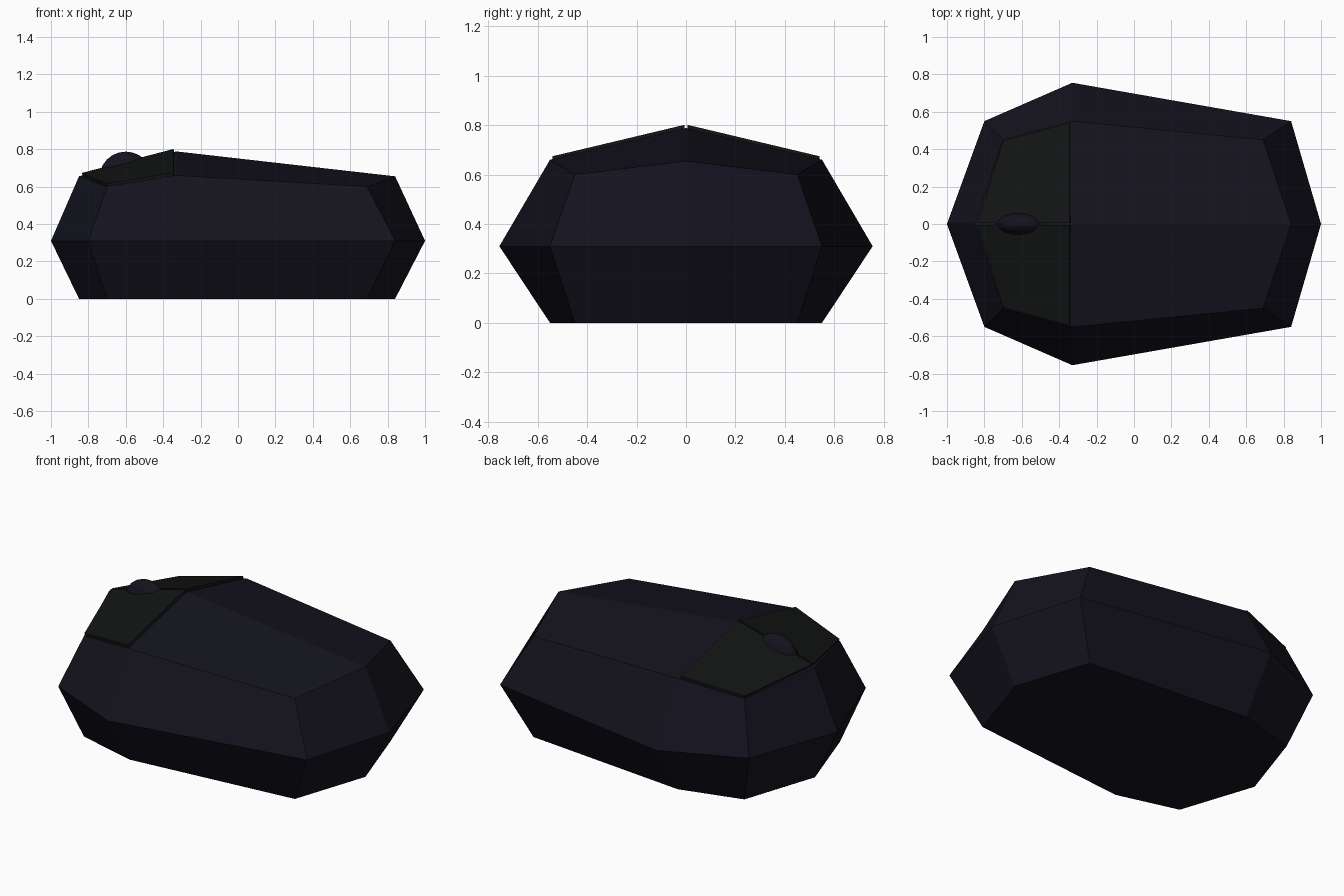
import bpy, bmesh
from mathutils import Vector

if "Cube" in bpy.data.objects:
    bpy.data.objects.remove(bpy.data.objects["Cube"])


def material(name, rgb):
    m = bpy.data.materials.new(name)
    m.diffuse_color = (*rgb, 1)
    m.use_nodes = True
    m.node_tree.nodes["Principled BSDF"].inputs["Base Color"].default_value = m.diffuse_color
    return m


def finish(name, bm, mat):
    bmesh.ops.recalc_face_normals(bm, faces=bm.faces[:])
    mesh = bpy.data.meshes.new(name)
    bm.to_mesh(mesh)
    bm.free()
    ob = bpy.data.objects.new(name, mesh)
    bpy.context.collection.objects.link(ob)
    mesh.materials.append(mat)
    return ob


def ring(half):
    # mirror a half outline (nose to tail) across y = 0
    return half + [(x, -y, z) for x, y, z in half[-2:0:-1]]


shell_mat = material("dark_shell", (0.007, 0.0065, 0.013))
button_mat = material("dark_button", (0.006, 0.0068, 0.0068))

# Body: three stacked outlines, with a raised hump point on top
inner = [(-0.85, 0), (-0.7, 0.45), (-0.33, 0.55), (0.69, 0.45), (0.84, 0)]
outer = [(-1, 0), (-0.8, 0.55), (-0.33, 0.755), (0.84, 0.55), (1, 0)]
top_z = [0.655, 0.6, 0.66, 0.6, 0.655]
outlines = [
    ring([(x, y, 0) for x, y in inner]),
    ring([(x, y, 0.31) for x, y in outer]),
    ring([(x, y, z) for (x, y), z in zip(inner, top_z)]),
]
bm = bmesh.new()
rings = [[bm.verts.new(p) for p in o] for o in outlines]
n = len(rings[0])
for a, b in zip(rings, rings[1:]):
    for i in range(n):
        j = (i + 1) % n
        bm.faces.new((a[i], a[j], b[j], b[i]))
bm.faces.new(rings[0])
hump = bm.verts.new((-0.33, 0, 0.788))
for i in range(0, n, 2):
    t = rings[2]
    bm.faces.new((hump, t[i], t[(i + 1) % n], t[(i + 2) % n]))
finish("mouse_body", bm, shell_mat)

# Buttons: thin plates lying on the front of the hump
lift = Vector((-0.005, 0, 0.015))
plate = [(-0.34, 0.006, 0.786), (-0.34, 0.54, 0.659),
         (-0.695, 0.445, 0.6), (-0.83, 0.006, 0.658)]
for side, name in ((-1, "left_button"), (1, "right_button")):
    bm = bmesh.new()
    low = [bm.verts.new((x, y * side, z - 0.005)) for x, y, z in plate]
    high = [bm.verts.new(Vector((x, y * side, z)) + lift) for x, y, z in plate]
    bm.faces.new(low)
    bm.faces.new(high)
    for i in range(4):
        j = (i + 1) % 4
        bm.faces.new((low[i], low[j], high[j], high[i]))
    finish(name, bm, button_mat)

# Scroll wheel: narrow ellipsoid sunk between the buttons
bm = bmesh.new()
bmesh.ops.create_uvsphere(bm, u_segments=16, v_segments=12, radius=0.142)
bmesh.ops.scale(bm, vec=(1, 0.48, 1), verts=bm.verts)
bmesh.ops.translate(bm, vec=(-0.6, 0, 0.645), verts=bm.verts)
finish("scroll_wheel", bm, shell_mat)
